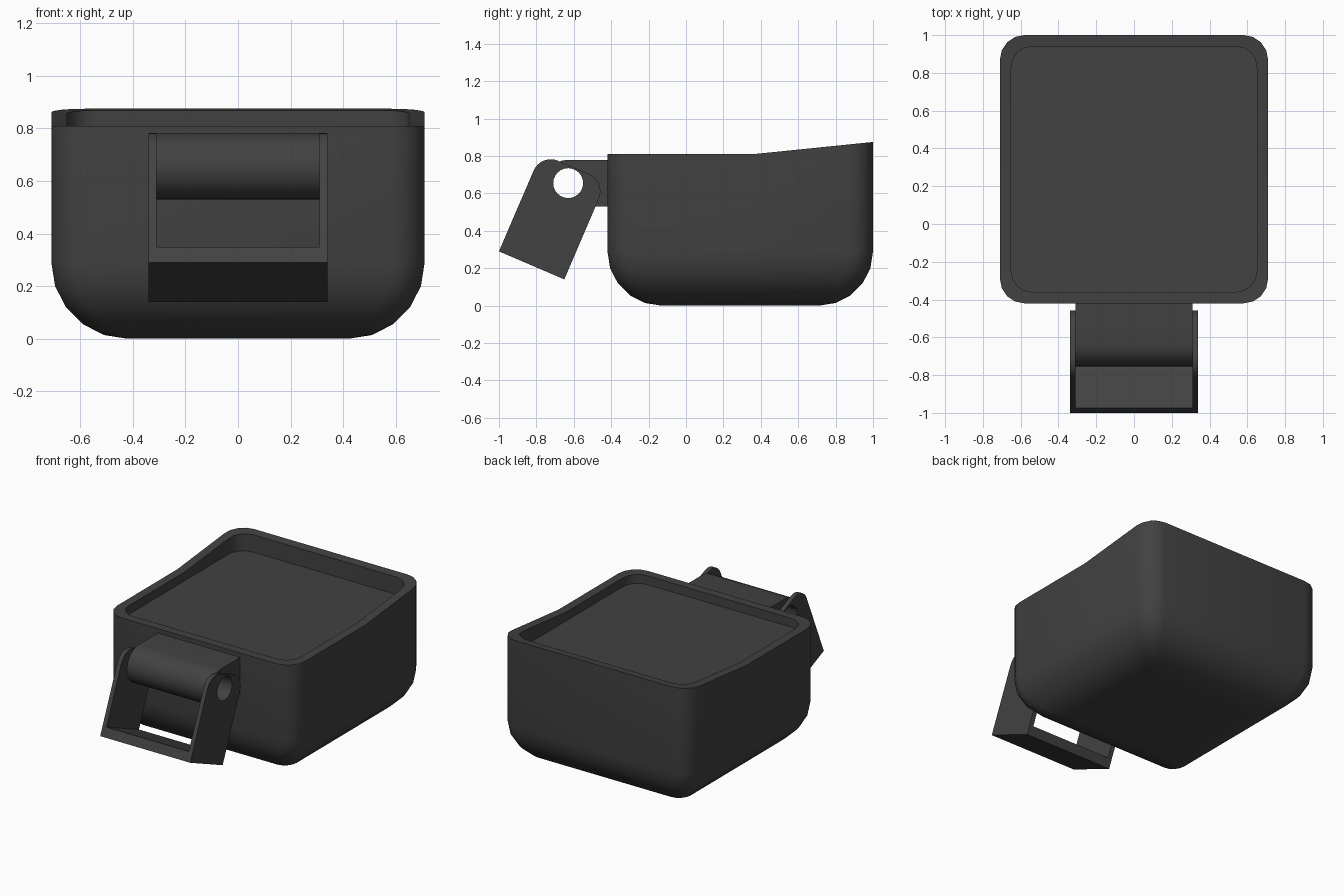
import bpy, bmesh
from math import sin, cos, pi, radians
from mathutils import Vector, Matrix

if "Cube" in bpy.data.objects:
    bpy.data.objects.remove(bpy.data.objects["Cube"])

grey = bpy.data.materials.new("dark grey")
grey.use_nodes = True
GREY = (0.054, 0.054, 0.054, 1)
grey.diffuse_color = GREY
grey.node_tree.nodes["Principled BSDF"].inputs["Base Color"].default_value = GREY

MID_Y, HALF = 0.29, 0.71      # body centre and half width
BEND_Y = 0.36                 # where the rim starts to rise
PIN = Vector((-0.63, 0.655))  # hinge hole centre in (y, z)


def smooth(obj):
    bpy.ops.object.select_all(action='DESELECT')
    obj.select_set(True)
    bpy.context.view_layer.objects.active = obj
    bpy.ops.object.shade_smooth_by_angle(angle=radians(32))


def make_object(name, bm):
    bmesh.ops.recalc_face_normals(bm, faces=bm.faces)
    mesh = bpy.data.meshes.new(name)
    bm.to_mesh(mesh)
    bm.free()
    mesh.materials.append(grey)
    obj = bpy.data.objects.new(name, mesh)
    bpy.context.collection.objects.link(obj)
    smooth(obj)
    return obj


def arc(center, radius, start, end, steps):
    angles = [radians(start + (end - start) * i / steps) for i in range(steps + 1)]
    return [Vector(center) + radius * Vector((cos(a), sin(a))) for a in angles]


def rim_height(y):
    return 0.81 + 0.065 * max(0, y - BEND_Y) / (1 - BEND_Y)


def rounded_square(half, radius):
    """Square outline with an extra point on each side at the rim bend."""
    c = half - radius
    pts = []
    for i, (sx, sy) in enumerate([(1, 1), (-1, 1), (-1, -1), (1, -1)]):
        pts += arc((sx * c, MID_Y + sy * c), radius, 90 * i, 90 * i + 90, 4)
        if i in (1, 3):
            pts.append(Vector((sx * half, BEND_Y)))
    return pts


def tray_body():
    bm = bmesh.new()
    rings = []

    def ring(half, radius, height):
        rings.append([bm.verts.new((p.x, p.y, height(p.y)))
                      for p in rounded_square(half, radius)])

    # rounded base, from the flat bottom up to the straight walls
    base, steps = 0.29, 5
    for i in range(steps + 1):
        a = pi / 2 * i / steps
        z = base * (1 - cos(a))
        ring(HALF - base * (1 - sin(a)), 0.03 + 0.1 * sin(a), lambda y: z)
    # sloping rim, then the recess
    ring(HALF, 0.13, rim_height)
    ring(HALF - 0.06, 0.11, rim_height)
    ring(HALF - 0.06, 0.11, lambda y: 0.75)

    for low, high in zip(rings, rings[1:]):
        for i in range(len(low)):
            j = (i + 1) % len(low)
            bm.faces.new((low[i], low[j], high[j], high[i]))
    bm.faces.new(rings[0])
    bm.faces.new(rings[-1])
    return make_object("tray_body", bm)


def side_profile(name, outlines, x_min, x_max):
    """Extrude closed (y, z) outlines along x; inner outlines become holes."""
    curve = bpy.data.curves.new(name, 'CURVE')
    curve.dimensions = '2D'
    curve.fill_mode = 'BOTH'
    curve.extrude = (x_max - x_min) / 2
    for pts in outlines:
        spline = curve.splines.new('POLY')
        spline.points.add(len(pts) - 1)
        for point, p in zip(spline.points, pts):
            point.co = (p[0], p[1], 0, 1)
        spline.use_cyclic_u = True
    temp = bpy.data.objects.new(name + "_outline", curve)
    bpy.context.collection.objects.link(temp)
    bpy.context.view_layer.update()
    graph = bpy.context.evaluated_depsgraph_get()
    bm = bmesh.new()
    bm.from_mesh(temp.evaluated_get(graph).to_mesh())
    bpy.data.objects.remove(temp)
    bmesh.ops.remove_doubles(bm, verts=bm.verts, dist=0.0005)
    # local (x, y, z) becomes world (y, z, x)
    turn = Matrix(((0, 0, 1, (x_min + x_max) / 2), (1, 0, 0, 0),
                   (0, 1, 0, 0), (0, 0, 0, 1)))
    bm.transform(turn)
    return make_object(name, bm)


tray_body()

# hinge lug with a rounded nose and a pin hole
hole = arc(PIN, 0.08, 0, 345, 23)
lug = arc(PIN, 0.125, 90, 270, 12) + [(-0.41, 0.53), (-0.41, 0.78)]
side_profile("hinge_lug", [lug, hole], -0.31, 0.31)

# tilted bracket: two side plates joined by a bottom plate
corner = Vector((-1.0, 0.29))
across = Vector((0.919, -0.394))
along = Vector((0.394, 0.919))
WIDTH, LENGTH, ROUND = 0.38, 0.57, 0.1


def tilt(u, v):
    return corner + across * u + along * v


plate = [tilt(0, 0), tilt(WIDTH, 0)]
plate += [tilt(*p) for p in arc((WIDTH - ROUND, LENGTH - ROUND), ROUND, 0, 90, 8)]
plate += [tilt(*p) for p in arc((ROUND, LENGTH - ROUND), ROUND, 90, 180, 8)]
side_profile("bracket_left_side", [plate, hole], 0.31, 0.34)
side_profile("bracket_right_side", [plate, hole], -0.34, -0.31)

bar = [tilt(0, 0), tilt(WIDTH, 0), tilt(WIDTH, 0.065), tilt(0, 0.065)]
side_profile("bracket_bottom_plate", [bar], -0.31, 0.31)
